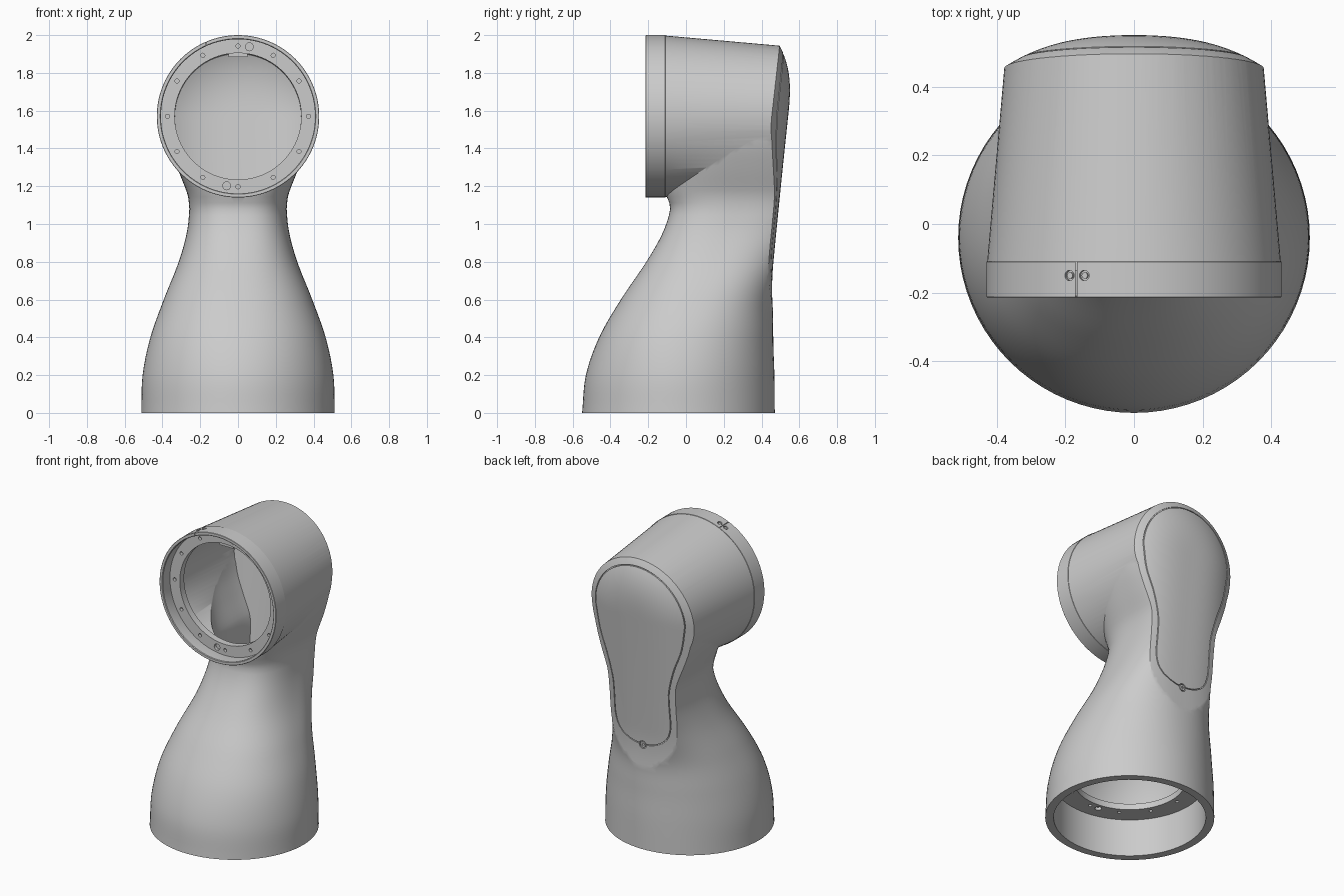
import bpy, bmesh
from math import sin, cos, pi, hypot
from mathutils import Vector

if "Cube" in bpy.data.objects:
    bpy.data.objects.remove(bpy.data.objects["Cube"])

AX = 1.57  # height of the horizontal barrel axis
# neck/body sections: z, half width, front y, centre y, back y, squareness
SECTIONS = [(0, .512, -.55, -.04, .47, 2), (.2, .505, -.53, -.035, .468, 2),
            (.4, .464, -.46, -.01, .462, 2.1), (.6, .393, -.345, .06, .468, 2.25),
            (.8, .314, -.21, .16, .54, 2.4), (.95, .272, -.125, .22, .62, 2.6),
            (1.07, .258, -.085, .28, .68, 2.7), (1.12, .261, -.09, .29, .69, 2.7),
            (1.16, .268, -.107, .3, .7, 2.7), (1.3, .322, -.107, .3, .7, 2.7),
            (1.42, .361, -.107, .3, .7, 2.6), (1.57, .386, -.107, .3, .7, 2.5)]


def smooth(table, z):
    """Smooth interpolation of table rows at height z."""
    i = max(k for k in range(len(table) - 1) if table[k][0] <= z)

    def slope(k, c):
        a, b = table[max(k - 1, 0)], table[min(k + 1, len(table) - 1)]
        return (b[c] - a[c]) / (b[0] - a[0])
    p, q = table[i], table[i + 1]
    h = q[0] - p[0]
    t = (z - p[0]) / h
    return [(2*t**3 - 3*t**2 + 1) * p[c] + (t**3 - 2*t**2 + t) * h * slope(i, c)
            + (3*t**2 - 2*t**3) * q[c] + (t**3 - t**2) * h * slope(i + 1, c)
            for c in range(1, len(p))]


def back(x, z):
    """Depth of the slanted, gently domed back surface."""
    d = abs(x) if z < AX else hypot(x, z - AX)
    base = smooth([(-.2, .56), (0, .53), (.3, .485), (.6, .457), (.8, .463), (2.2, .607)], z)[0]
    return base - .085 * (d / .375) ** 2.8


def finish(name, bm):
    bmesh.ops.recalc_face_normals(bm, faces=bm.faces)
    me = bpy.data.meshes.new(name)
    bm.to_mesh(me)
    bm.free()
    ob = bpy.data.objects.new(name, me)
    bpy.context.collection.objects.link(ob)
    return ob


def skin(name, rings, closed=False):
    bm = bmesh.new()
    vs = [[bm.verts.new(p) for p in r] for r in rings]
    n = len(vs[0])
    for a, b in zip(vs, vs[1:] + vs[:1] if closed else vs[1:]):
        for i in range(n):
            bm.faces.new((a[i], a[(i + 1) % n], b[(i + 1) % n], b[i]))
    if not closed:
        bm.faces.new(vs[0])
        bm.faces.new(vs[-1])
    return finish(name, bm)


def lathe_y(name, profile, closed=False, n=96):
    return skin(name, [[(r * cos(2*pi*i/n), y, AX + r * sin(2*pi*i/n)) for i in range(n)]
                       for r, y in profile], closed)


def rods(name, items, seg=16):
    """Several cylinders (radius, start, end) in one mesh."""
    bm = bmesh.new()
    for r, a, b in items:
        a, b = Vector(a), Vector(b)
        rot = (b - a).to_track_quat('Z', 'Y').to_matrix().to_4x4()
        rot.translation = (a + b) / 2
        bmesh.ops.create_cone(bm, cap_ends=True, segments=seg, radius1=r, radius2=r,
                              depth=(b - a).length, matrix=rot)
    return finish(name, bm)


def box(name, loc, size):
    bm = bmesh.new()
    bmesh.ops.create_cube(bm, size=1)
    for v in bm.verts:
        v.co = Vector(loc) + v.co * Vector(size)
    return finish(name, bm)


def boolean(a, b, op):
    b.hide_render = True
    m = a.modifiers.new("cut", 'BOOLEAN')
    m.operation, m.object, m.solver = op, b, 'EXACT'
    bpy.context.view_layer.objects.active = a
    bpy.ops.object.modifier_apply(modifier=m.name)
    bpy.data.objects.remove(b)


def shade(ob, angle=28):
    bpy.ops.object.select_all(action='DESELECT')
    ob.select_set(True)
    bpy.context.view_layer.objects.active = ob
    bpy.ops.object.shade_smooth_by_angle(angle=angle * pi / 180)


def back_limit(inset):
    """Solid filling everything in front of the back surface."""
    nx, nz = 56, 80
    bm = bmesh.new()
    grid = [[bm.verts.new((x, back(x, z) - inset, z)) for x in
             [-.65 + 1.3 * i / nx for i in range(nx + 1)]] for z in
            [-.1 + 2.2 * j / nz for j in range(nz + 1)]]
    for a, b in zip(grid, grid[1:]):
        for i in range(nx):
            bm.faces.new((a[i], a[i + 1], b[i + 1], b[i]))
    ext = bmesh.ops.extrude_face_region(bm, geom=bm.faces[:])
    for v in ext['geom']:
        if isinstance(v, bmesh.types.BMVert):
            v.co.y = -1
    return finish("back_limit", bm)


def shell(name, inset, z0, barrel):
    """Body volume: lofted foot and neck, joined to the barrel, trimmed at the back."""
    rings, n, steps = [], 80, 48
    for j in range(steps + 1):
        z = z0 + (1.5699 - z0) * j / steps
        w, f, c, b, e = smooth(SECTIONS, z)
        w, f, b = w - inset, f + inset, b - inset
        ring = []
        for i in range(n):
            u, v = cos(2*pi*i/n), sin(2*pi*i/n)
            k = (abs(u)**e + abs(v)**e) ** (-1 / e)  # rounded-square radius
            ring.append((w * u * k, c + (b - c if v > 0 else c - f) * v * k, z))
        rings.append(ring)
    ob = skin(name, rings)
    boolean(ob, lathe_y("barrel", barrel), 'UNION')
    boolean(ob, back_limit(inset), 'INTERSECT')
    return ob


# hollow housing
body = shell("arm_housing", 0, 0, [(.412, -.135), (.412, -.11), (.4275, -.11), (.356, .7)])
cavity = shell("cavity", .04, .29, [(.38, -.09), (.312, .7)])
boolean(body, cavity, 'DIFFERENCE')

# base socket, flange openings
boolean(body, rods("base_socket", [(.46, (0, -.04, -.1), (0, -.04, .25))], 96), 'DIFFERENCE')
boolean(body, rods("base_hole", [(.335, (0, -.04, .23), (0, -.04, .34))], 96), 'DIFFERENCE')
boolean(body, rods("front_hole", [(.335, (0, -.2, AX), (0, -.04, AX))], 96), 'DIFFERENCE')

# bolt circles on both flanges
holes = []
for k in range(12):
    x, s = .373 * cos(k * pi / 6), .373 * sin(k * pi / 6)
    holes.append((.011, (x, -.16, AX + s), (x, -.115, AX + s)))
    holes.append((.011, (x, s - .04, .22), (x, s - .04, .27)))
for sg in (1, -1):
    holes.append((.021, (sg * .06, -.16, AX + sg * .368), (sg * .06, -.115, AX + sg * .368)))
    holes.append((.021, (sg * .06, sg * .368 - .04, .22), (sg * .06, sg * .368 - .04, .27)))
boolean(body, rods("bolt_holes", holes), 'DIFFERENCE')

# seam of the back cover
half = [(.79, .187), (.85, .203), (1.0, .203), (1.1, .207), (1.25, .245), (1.4, .3), (AX, .33)]
right = [(0, .695), (.05, .698), (.1, .712), (.145, .737), (.172, .765)]
right += [(smooth(half, z)[0], z) for z in [.79 + (AX - .79) * i / 24 for i in range(24)]]
right += [(.33 * cos(t), AX + .33 * sin(t)) for t in [pi / 2 * i / 16 for i in range(16)]] + [(0, AX + .33)]
loop = right + [(-x, z) for x, z in right[-2:0:-1]]
pts = [Vector((x, back(x, z), z)) for x, z in loop]
rings = []
for i, p in enumerate(pts):
    t = pts[(i + 1) % len(pts)] - pts[i - 1]
    side = t.cross(Vector((0, 1, 0))).normalized() * .003
    up = Vector((0, .008, 0))
    rings.append([p + side + up, p + side - up, p - side - up, p - side + up])
boolean(body, skin("cover_seam", rings, True), 'DIFFERENCE')

# cover screw at the lower end of the seam
ZS = .69
yb = back(0, ZS)
boolean(body, rods("screw_seat", [(.026, (0, yb - .014, ZS), (0, yb + .05, ZS))], 24), 'DIFFERENCE')
shade(body)
screw = rods("cover_screw", [(.019, (0, yb - .025, ZS), (0, yb - .001, ZS))], 24)
boolean(screw, rods("socket", [(.009, (0, yb - .008, ZS), (0, yb + .02, ZS))], 6), 'DIFFERENCE')
shade(screw)

# clamp band around the front opening, with split and two screws
band = lathe_y("front_band", [(.43, -.212), (.428, -.214), (.412, -.214), (.408, -.21), (.408, -.13),
                              (.412, -.109), (.429, -.109), (.43, -.11)], True)
boolean(band, box("split", (-.168, -.16, 1.99), (.004, .12, .1)), 'DIFFERENCE')
seats, pins = [], []
for x in (-.188, -.145):
    z = AX + (.43**2 - x**2) ** .5
    d = Vector((x, 0, z - AX)).normalized()
    p = Vector((x, -.15, z))
    seats.append((.015, p - d * .012, p + d * .03))
    pins.append((.009, p - d * .016, p - d * .003))
boolean(band, rods("seats", seats), 'DIFFERENCE')
shade(band)
shade(rods("band_screws", pins))

# locating lug at the top of the front opening
box("locating_lug", (0, -.108, AX + .325), (.1, .03, .024))
